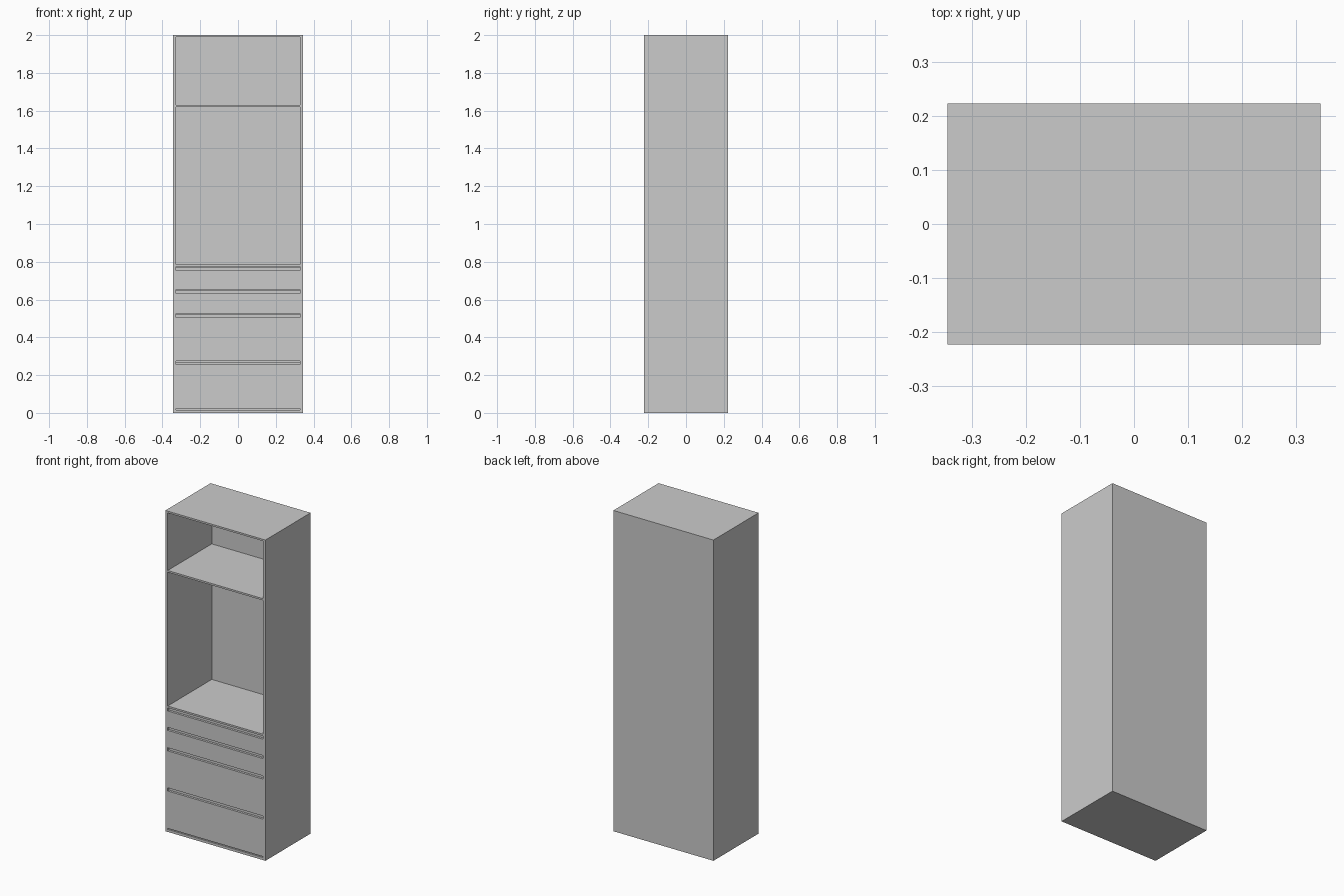
import bpy, bmesh

if "Cube" in bpy.data.objects:
    bpy.data.objects.remove(bpy.data.objects["Cube"])

W, D, H = 0.69, 0.445, 2.0      # overall width, depth, height
T = 0.016                       # side panel thickness
TH = 0.011                      # top, shelf and back thickness
FRONT, BACK = -D / 2, D / 2
INNER = W / 2 - T               # half width between the sides


def finish(name, bm):
    bmesh.ops.recalc_face_normals(bm, faces=bm.faces)
    mesh = bpy.data.meshes.new(name)
    bm.to_mesh(mesh)
    bm.free()
    obj = bpy.data.objects.new(name, mesh)
    bpy.context.collection.objects.link(obj)
    return obj


def panel(name, x0, x1, y0, y1, z0, z1):
    bm = bmesh.new()
    bmesh.ops.create_cube(bm, size=1)
    for v in bm.verts:
        v.co = ((x0 + x1) / 2 + v.co.x * (x1 - x0),
                (y0 + y1) / 2 + v.co.y * (y1 - y0),
                (z0 + z1) / 2 + v.co.z * (z1 - z0))
    return finish(name, bm)


def drawer_front(name, z0, lip, top):
    # side profile (y from the front, z) with a finger rebate along the top edge
    profile = [(0, z0), (0, lip), (0.014, lip), (0.014, top),
               (0.024, top), (0.024, z0)]
    bm = bmesh.new()
    face = bm.faces.new([bm.verts.new((-INNER, FRONT + y, z)) for y, z in profile])
    ext = bmesh.ops.extrude_face_region(bm, geom=[face])
    verts = [g for g in ext["geom"] if isinstance(g, bmesh.types.BMVert)]
    bmesh.ops.translate(bm, verts=verts, vec=(2 * INNER, 0, 0))
    return finish(name, bm)


# Carcass sides
for side, s in (("left", -1), ("right", 1)):
    a, b = sorted((s * INNER, s * W / 2))
    panel(side + "_side", a, b, FRONT, BACK, 0, H)

# Top, shelves and base
for name, z0, z1 in (("top_panel", H - TH, H),
                     ("upper_shelf", 1.619, 1.63),
                     ("counter_shelf", 0.774, 0.785),
                     ("base_panel", 0, 0.016)):
    panel(name, -INNER, INNER, FRONT, BACK - TH, z0, z1)

# Back
panel("back_panel", -INNER, INNER, BACK - TH, BACK, 0, H)

# Drawer fronts: bottom, front lip, rear top
for i, (z0, lip, top) in enumerate(((0.022, 0.255, 0.270),
                                    (0.275, 0.505, 0.520),
                                    (0.525, 0.633, 0.647),
                                    (0.652, 0.754, 0.770))):
    drawer_front(f"drawer_front_{i + 1}", z0, lip, top)
